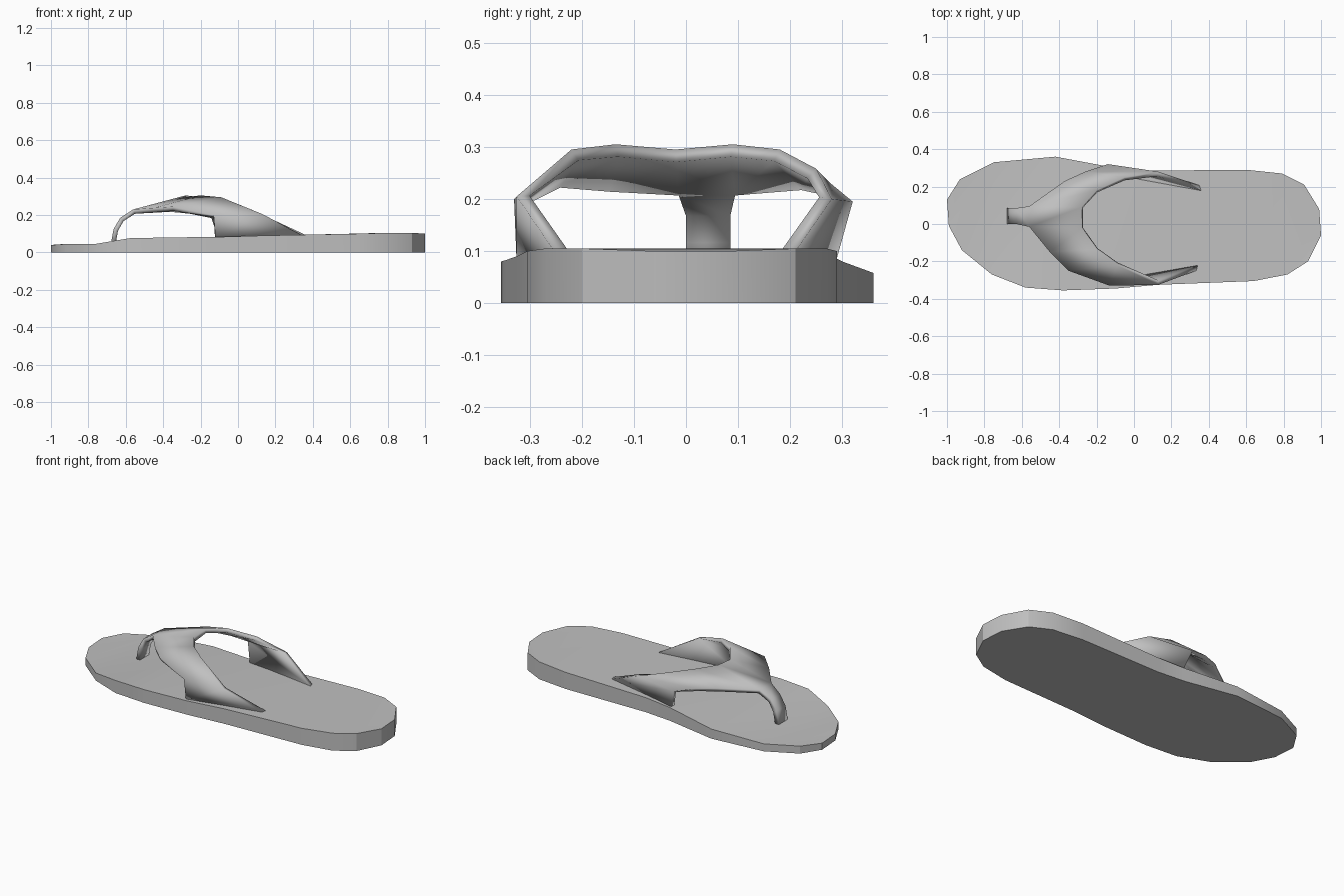
import bpy, bmesh

cube = bpy.data.objects.get("Cube")
if cube:
    bpy.data.objects.remove(cube, do_unlink=True)

grey = bpy.data.materials.new("plain_grey")
grey.use_nodes = True
COLOUR = (0.53, 0.53, 0.53, 1)
grey.diffuse_color = COLOUR
grey.node_tree.nodes["Principled BSDF"].inputs["Base Color"].default_value = COLOUR


def make_object(name, bm):
    bmesh.ops.recalc_face_normals(bm, faces=bm.faces)
    mesh = bpy.data.meshes.new(name)
    bm.to_mesh(mesh)
    bm.free()
    mesh.materials.append(grey)
    obj = bpy.data.objects.new(name, mesh)
    bpy.context.collection.objects.link(obj)
    return obj


def smooth(obj, angle=0.5):
    bpy.ops.object.select_all(action="DESELECT")
    obj.select_set(True)
    bpy.context.view_layer.objects.active = obj
    bpy.ops.object.shade_smooth_by_angle(angle=angle)


# Sole: foot outline with the height of its top edge, walled down to the ground
outline = [
    (-1, .13, .04), (-.93, .24, .045), (-.75, .33, .045), (-.42, .36, .058),
    (-.1, .3, .08), (.07, .285, .088), (.6, .29, .1), (.79, .27, .105),
    (.91, .21, .105), (.99, .08, .1), (1, -.06, .1), (.93, -.2, .105),
    (.82, -.27, .105), (.64, -.305, .1), (.13, -.325, .09), (-.1, -.345, .083),
    (-.38, -.355, .08), (-.58, -.34, .076), (-.76, -.27, .046),
    (-.92, -.14, .045), (-.99, -.01, .04),
]
bm = bmesh.new()
top = [bm.verts.new(p) for p in outline]
base = [bm.verts.new((x, y, 0)) for x, y, z in outline]
for i in range(len(top)):
    j = (i + 1) % len(top)
    bm.faces.new((base[i], base[j], top[j], top[i]))
bm.faces.new(base)
cap = bm.faces.new(top)
bmesh.ops.triangulate(bm, faces=[cap])
smooth(make_object("sole", bm))

# Strap: pairs of toe-side and heel-side points, from one foot over to the other
stations = [
    ((-.12, -.325, .075), (.35, -.243, .085)),
    ((-.13, -.33, .2), (.13, -.325, .205)),
    ((-.35, -.25, .245), (-.09, -.22, .295)),
    ((-.45, -.15, .238), (-.2, -.135, .305)),
    ((-.56, -.015, .23), (-.28, -.02, .295)),
    ((-.56, .095, .23), (-.28, .09, .305)),
    ((-.37, .23, .24), (-.2, .18, .295)),
    ((-.26, .28, .228), (-.05, .25, .258)),
    ((-.14, .32, .195), (.13, .28, .2)),
    ((-.1, .285, .07), (.37, .2, .085)),
]
bm = bmesh.new()
rows = [[bm.verts.new(p) for p in pair] for pair in stations]
for a, b in zip(rows, rows[1:]):
    bm.faces.new((a[0], a[1], b[1], b[0]))

# Toe post: the strap's tip carried down between the toes
edge = (rows[4][0], rows[5][0])
for x, z in ((-.63, .185), (-.665, .125), (-.68, .045)):
    new = (bm.verts.new((x, 0, z)), bm.verts.new((x, .085, z)))
    bm.faces.new((edge[0], edge[1], new[1], new[0]))
    edge = new

strap = make_object("strap_with_toe_post", bm)
# Make the outer side face up, then thicken inwards
if strap.data.polygons[4].normal.z < 0:
    strap.data.flip_normals()
solid = strap.modifiers.new("thickness", "SOLIDIFY")
solid.thickness = 0.025
solid.offset = -1
smooth(strap)
